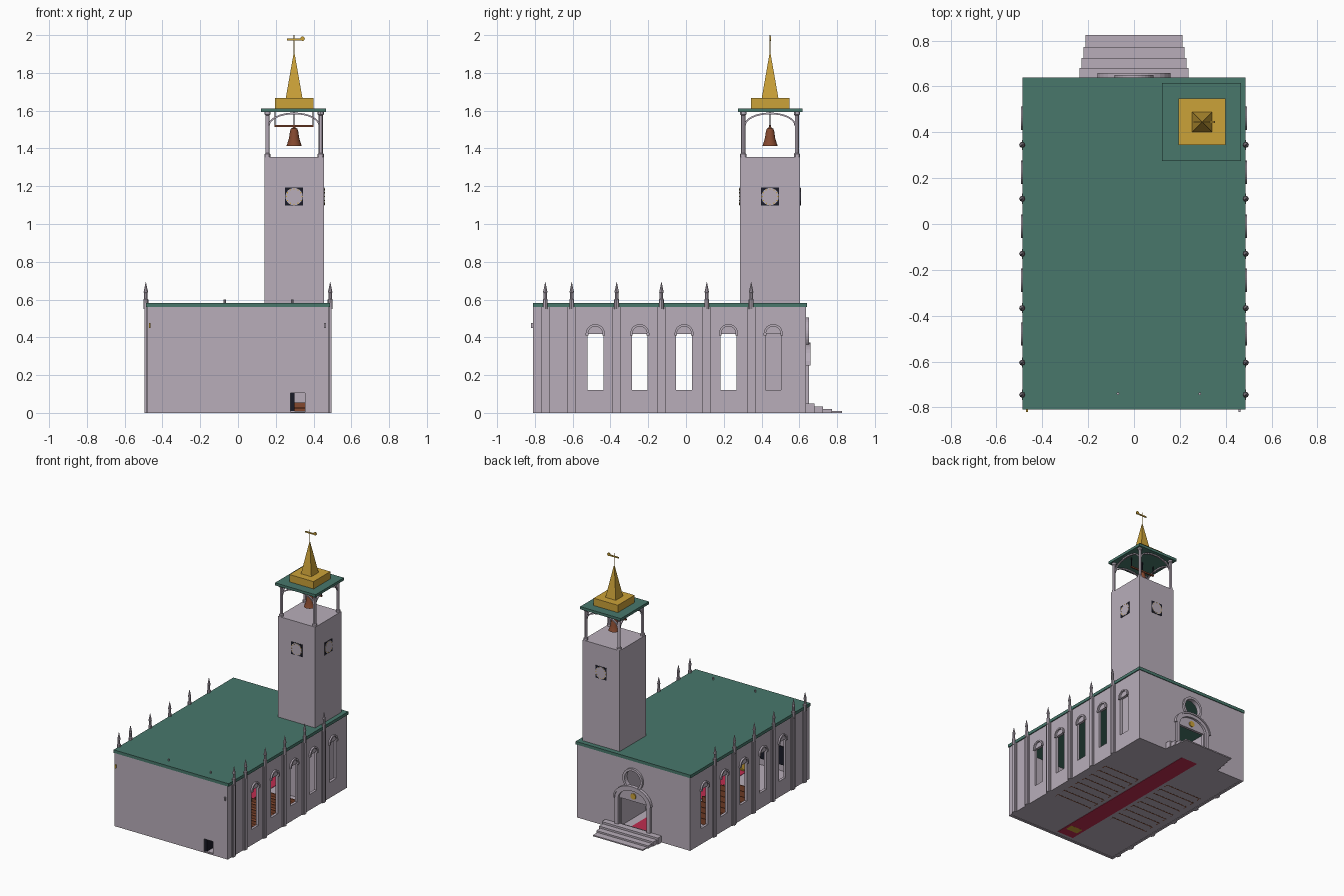
import bpy, bmesh, math

if "Cube" in bpy.data.objects:
    bpy.data.objects.remove(bpy.data.objects["Cube"])

def mat(name, rgb):
    m = bpy.data.materials.new(name)
    m.diffuse_color = (*rgb, 1)
    m.use_nodes = True
    m.node_tree.nodes["Principled BSDF"].inputs["Base Color"].default_value = m.diffuse_color
    return m

STONE = mat("pale mauve stone", (.48, .42, .49))
GREEN = mat("green roof", (.065, .185, .148))
GOLD = mat("gold", (.60, .36, .04))
BROWN = mat("brown wood", (.23, .065, .028))
RED = mat("red carpet", (.52, .026, .08))
DARK = mat("near black", (.01, .011, .02))

def finish(name, bm, m):
    bmesh.ops.recalc_face_normals(bm, faces=bm.faces)
    me = bpy.data.meshes.new(name)
    bm.to_mesh(me)
    bm.free()
    me.materials.append(m)
    ob = bpy.data.objects.new(name, me)
    bpy.context.collection.objects.link(ob)
    return ob

def box(name, m, x0, x1, y0, y1, z0, z1):
    bm = bmesh.new()
    bmesh.ops.create_cube(bm, size=1)
    for v in bm.verts:
        v.co = (x0 + (v.co.x + .5) * (x1 - x0), y0 + (v.co.y + .5) * (y1 - y0),
                z0 + (v.co.z + .5) * (z1 - z0))
    return finish(name, bm, m)

def lathe(name, m, x, y, prof, n=16, turn=0.0, smooth=False):
    """Stack of rings (radius, z) around a vertical axis."""
    bm = bmesh.new()
    rings = [[bm.verts.new((x + r * math.cos(turn + 2 * math.pi * i / n),
                            y + r * math.sin(turn + 2 * math.pi * i / n), z))
              for i in range(n)] for r, z in prof]
    for a, b in zip(rings, rings[1:]):
        for i in range(n):
            bm.faces.new((a[i], a[(i + 1) % n], b[(i + 1) % n], b[i]))
    bm.faces.new(rings[0])
    bm.faces.new(rings[-1])
    ob = finish(name, bm, m)
    if smooth:
        bpy.context.view_layer.objects.active = ob
        ob.select_set(True)
        bpy.ops.object.shade_smooth_by_angle()
        ob.select_set(False)
    return ob

def band(name, m, axis, c, z, d0, d1, rx, rz, w, legs=0.0, full=False, n=16):
    """Arch or ring of width w, lying across the axis between d0 and d1."""
    pairs = []
    steps = n * 2 if full else n
    for i in range(steps + (0 if full else 1)):
        a = math.pi * i / n
        ca, sa = math.cos(a), math.sin(a)
        pairs.append(((c + rx * ca, z + rz * sa), (c + (rx - w) * ca, z + (rz - w) * sa)))
    if legs:
        drop = lambda p: tuple((u, z - legs) for u, v in p)
        pairs = [drop(pairs[0])] + pairs + [drop(pairs[-1])]
    put = lambda u, v, d: (d, u, v) if axis == 'x' else (u, d, v)
    bm = bmesh.new()
    rings = [[bm.verts.new(put(*p, d)) for p, d in ((o, d0), (o, d1), (i, d1), (i, d0))]
             for o, i in pairs]
    k = len(rings)
    for j in range(k if full else k - 1):
        a, b = rings[j], rings[(j + 1) % k]
        for i in range(4):
            bm.faces.new((a[i], a[(i + 1) % 4], b[(i + 1) % 4], b[i]))
    if not full:
        bm.faces.new(rings[0])
        bm.faces.new(rings[-1])
    return finish(name, bm, m)

def disc(name, m, axis, c, z, d0, d1, r, a1=2 * math.pi, n=32):
    """Flat round or half-round plate across the axis."""
    bm = bmesh.new()
    put = lambda u, v, d: (d, u, v) if axis == 'x' else (u, d, v)
    count = n if a1 > 6 else n + 1
    pts = [(c + r * math.cos(a1 * i / n), z + r * math.sin(a1 * i / n)) for i in range(count)]
    f = bm.faces.new([bm.verts.new(put(*p, d0)) for p in pts])
    ext = bmesh.ops.extrude_face_region(bm, geom=[f])
    for g in ext["geom"]:
        if isinstance(g, bmesh.types.BMVert):
            g.co[0 if axis == 'x' else 1] = d1
    return finish(name, bm, m)

def cut(target, cutter):
    cutter.hide_render = True
    mod = target.modifiers.new("cut", 'BOOLEAN')
    mod.operation, mod.solver, mod.object = 'DIFFERENCE', 'EXACT', cutter
    bpy.context.view_layer.objects.active = target
    bpy.ops.object.modifier_apply(modifier=mod.name)
    bpy.data.objects.remove(cutter)

WX, Y0, Y1, ZR = .48, -.81, .635, .56
WINDOWS = [-.48, -.245, -.01, .225, .462]
PIERS = [-.745, -.605, -.367, -.13, .11, .345]

# Nave walls with window, door and rose openings
walls = box("walls", STONE, -WX, WX, Y0, Y1, 0, ZR)
cut(walls, box("c", STONE, -WX + .02, WX - .02, Y0 + .02, Y1 - .02, -.1, 1))
for y in WINDOWS:
    cut(walls, box("c", STONE, -1, 1, y - .042, y + .042, .12, .418))
cut(walls, box("c", STONE, -.11, .11, .55, .7, .045, .25))
cut(walls, disc("c", STONE, 'y', 0, .42, .55, .7, .068))
cut(walls, box("c", STONE, .278, .355, -.9, -.75, .004, .105))
box("floor", STONE, -WX + .01, WX - .01, Y0 + .01, Y1 - .01, .003, .01)
box("roof", GREEN, -.487, .487, Y0, .64, ZR, .583)

# Side pilasters, pinnacles and window hoods
for s in (-1, 1):
    def sx(a, b):
        return min(s * a, s * b), max(s * a, s * b)
    for y in PIERS:
        box("pilaster", STONE, *sx(.475, .488), y - .022, y + .022, 0, ZR)
        box("pilaster_rib", STONE, *sx(.485, .494), y - .012, y + .012, 0, ZR)
        lathe("pinnacle", STONE, s * .488, y,
              [(.013, .55), (.013, .60), (.009, .605), (.009, .635), (.012, .638), (.001, .692)],
              8)
    for y in WINDOWS:
        band("window_hood", STONE, 'x', y, .42, *sx(.475, .492), .05, .05, .012)
        for e in (-1, 1):
            box("hood_foot", STONE, *sx(.475, .492), y + e * .044 - .007, y + e * .044 + .007, .41, .424)

# Back entrance: arched frame, keystone, rose ring and steps
band("door_frame", STONE, 'y', 0, .25, .63, .652, .15, .115, .03, legs=.205)
band("door_arch_trim", STONE, 'y', 0, .25, .63, .658, .16, .122, .012)
disc("door_emblem", GOLD, 'y', 0, .29, .63, .642, .022)
band("rose_ring", STONE, 'y', 0, .42, .63, .65, .085, .085, .018, full=True)
for i, (y, z) in enumerate([(.68, .05), (.725, .035), (.772, .021), (.825, .009)]):
    w = .238 - .009 * i
    box("step", STONE, -w, w, .63, y, 0, z)

# Small side door, lamps and roof pipes at the front
box("open_door", DARK, .278, .298, -.80, -.73, .004, .105)
box("lamp_gold", GOLD, -.472, -.462, -.82, -.80, .45, .475)
box("lamp_stone", STONE, .455, .465, -.82, -.80, .45, .475)
for x in (-.07, .287):
    lathe("roof_pipe", STONE, x, -.74, [(.006, .57), (.006, .6)], 8)

# Interior: carpet, pews and altar
box("carpet", RED, -.07, .07, -.76, .63, .0005, .013)
for s in (-1, 1):
    for i in range(9):
        y = -.36 + i * .075
        a, b = sorted((s * .1, s * .41))
        if s > 0 and y > .23:
            continue
        box("pew_seat", BROWN, a, b, y - .03, y, .022, .03)
        box("pew_back", BROWN, a, b, y, y + .007, .002, .055)
        for x in (a, b - .007):
            box("pew_end", BROWN, x, x + .007, y - .03, y + .007, .003, .045)
box("altar_platform", GOLD, -.05, .05, -.69, -.63, .0002, .02)
box("altar", GOLD, -.05, .05, -.69, -.64, .02, .085)
box("wall_panel", DARK, -.3, -.08, -.792, -.782, .06, .2)

# Bell tower shaft
CX, CY = .297, .445
X0, X1, T0, T1 = .14, .454, .287, .603
box("tower", STONE, X0, X1, T0, T1, .005, 1.355)

# Clocks on three sides: dark square, pale face, gold hour marks
for axis, c, d, s in (('y', CX, T0, -1), ('y', CX, T1, 1), ('x', CY, X1, 1)):
    lo, hi = sorted((d - s * .002, d + s * .003))
    if axis == 'y':
        box("clock_square", DARK, c - .047, c + .047, lo, hi, 1.098, 1.192)
    else:
        box("clock_square", DARK, lo, hi, c - .047, c + .047, 1.098, 1.192)
    disc("clock_face", STONE, axis, c, 1.145, *sorted((d, d + s * .005)), .046)
    for i in range(12):
        a = math.pi * i / 6
        disc("clock_mark", GOLD, axis, c + .041 * math.cos(a), 1.145 + .041 * math.sin(a),
             *sorted((d, d + s * .006)), .0035, n=6)

# Belfry columns and arches
for x in (.156, .438):
    for y in (.303, .587):
        lathe("belfry_column", STONE, x, y,
              [(.016, 1.35), (.016, 1.37), (.011, 1.375), (.011, 1.575), (.016, 1.58), (.016, 1.595)],
              12, smooth=True)
for y in (.303, .587):
    band("belfry_arch", STONE, 'y', CX, 1.52, y - .006, y + .006, .138, .07, .009)
for x in (.156, .438):
    band("belfry_arch", STONE, 'x', CY, 1.52, x - .006, x + .006, .138, .07, .009)

# Bell and its hanger
box("bell_beam", BROWN, .194, .4, CY - .005, CY + .005, 1.513, 1.524)
for x in (.196, .398):
    box("hanger_rod", DARK, x - .0025, x + .0025, CY - .0025, CY + .0025, 1.52, 1.595)
box("bell_hook", DARK, CX - .003, CX + .003, CY - .003, CY + .003, 1.505, 1.595)
lathe("bell", BROWN, CX, CY, [(.041, 1.413), (.036, 1.425), (.027, 1.455), (.022, 1.49),
                              (.017, 1.505), (.004, 1.513)], 20, smooth=True)

# Tower roof, gold plinth, spire and vane
box("tower_roof", GREEN, .122, .466, .274, .616, 1.592, 1.612)
box("spire_plinth", GOLD, .195, .4, .344, .547, 1.612, 1.668)
lathe("spire", GOLD, CX, CY, [(.062, 1.668), (.002, 1.91)], 4, turn=math.pi / 4)
lathe("vane_pole", GOLD, CX, CY, [(.003, 1.89), (.003, 2.0)], 6)
box("vane_bar", GOLD, .26, .345, CY - .003, CY + .003, 1.971, 1.981)
disc("vane_head", GOLD, 'y', .342, 1.981, CY - .004, CY + .004, .012, n=12)
